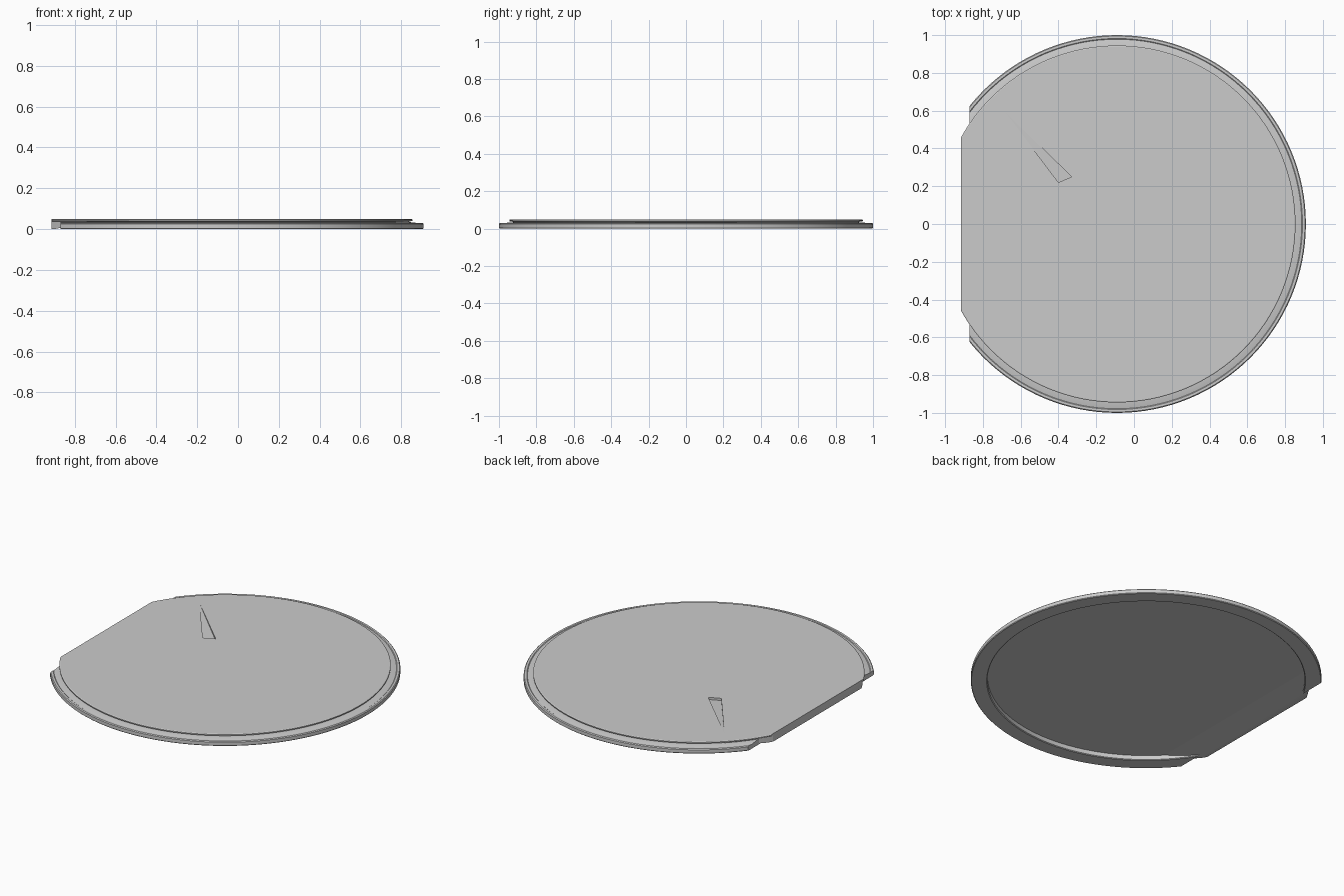
import bpy, bmesh, math
from mathutils import Vector, Matrix

if "Cube" in bpy.data.objects:
    bpy.data.objects.remove(bpy.data.objects["Cube"])

CX = -0.09      # centre of the round outline
SEG = 128


def clip(bm, point, normal):
    """Remove everything on the normal side of a plane and cap the cut."""
    geom = bm.verts[:] + bm.edges[:] + bm.faces[:]
    res = bmesh.ops.bisect_plane(bm, geom=geom, dist=1e-6, plane_co=point,
                                 plane_no=normal, clear_outer=True)
    edges = [g for g in res["geom_cut"] if isinstance(g, bmesh.types.BMEdge)]
    bmesh.ops.holes_fill(bm, edges=edges, sides=0)


def finish(bm, name):
    bmesh.ops.recalc_face_normals(bm, faces=bm.faces[:])
    me = bpy.data.meshes.new(name)
    bm.to_mesh(me)
    bm.free()
    ob = bpy.data.objects.new(name, me)
    bpy.context.collection.objects.link(ob)
    return ob


def activate(ob):
    bpy.ops.object.select_all(action='DESELECT')
    ob.select_set(True)
    bpy.context.view_layer.objects.active = ob


def revolve(profile, closed):
    """Lathe (r, z) points about the disc axis; open profiles get flat caps."""
    bm = bmesh.new()
    rows = []
    for i in range(SEG):
        a = 2 * math.pi * i / SEG
        rows.append([bm.verts.new((CX + r * math.cos(a), r * math.sin(a), z))
                     for r, z in profile])
    n = len(profile)
    for i in range(SEG):
        p, q = rows[i], rows[(i + 1) % SEG]
        for j in range(n if closed else n - 1):
            k = (j + 1) % n
            bm.faces.new((p[j], q[j], q[k], p[k]))
    if not closed:
        bm.faces.new([r[0] for r in rows])
        bm.faces.new([r[-1] for r in rows][::-1])
    return bm


# thin top panel with a straight edge on the left
bm = revolve([(0.92, 0.03), (0.93, 0.038), (0.943, 0.039), (0.945, 0.042),
              (0.945, 0.047), (0.94, 0.05)], False)
clip(bm, (-0.915, 0, 0), (-1, 0, 0))
panel = finish(bm, "top_panel")

# shallow triangular recess, deepest at its short side
bm = bmesh.new()
tri = [(-0.68, 0.59), (-0.40, 0.22), (-0.33, 0.25)]
low = [bm.verts.new((x, y, z)) for (x, y), z in zip(tri, (0.0495, 0.036, 0.036))]
top = [bm.verts.new((x, y, 0.08)) for x, y in tri]
bm.faces.new(low)
bm.faces.new(top)
for i in range(3):
    j = (i + 1) % 3
    bm.faces.new((low[i], low[j], top[j], top[i]))
cutter = finish(bm, "recess_cutter")
cutter.hide_render = True
mod = panel.modifiers.new("recess", 'BOOLEAN')
mod.operation, mod.solver, mod.object = 'DIFFERENCE', 'EXACT', cutter
activate(panel)
bpy.ops.object.modifier_apply(modifier=mod.name)
bpy.data.objects.remove(cutter)

# outer rim ring, stopped short on the left
bm = revolve([(0.905, 0.032), (0.93, 0.034), (0.95, 0.033), (0.978, 0.027),
              (0.982, 0.03), (0.995, 0.03), (1.0, 0.025), (1.0, 0.004),
              (0.996, 0.0), (0.91, 0.0), (0.905, 0.004)], True)
clip(bm, (-0.87, 0, 0), (-1, 0, 0))
rim = finish(bm, "rim_ring")

# wedge-shaped lip under the straight edge
bm = revolve([(0.935, 0.0), (0.935, 0.045)], False)
clip(bm, (-0.915, 0, 0), (-1, 0, 0))
clip(bm, (-0.75, 0, 0.03), (0.03, 0, -0.15))
clip(bm, (-0.74, 0, 0), (1, 0, 0))
lip = finish(bm, "edge_lip")

for ob in (panel, rim, lip):
    activate(ob)
    bpy.ops.object.shade_smooth_by_angle(angle=math.radians(30))
